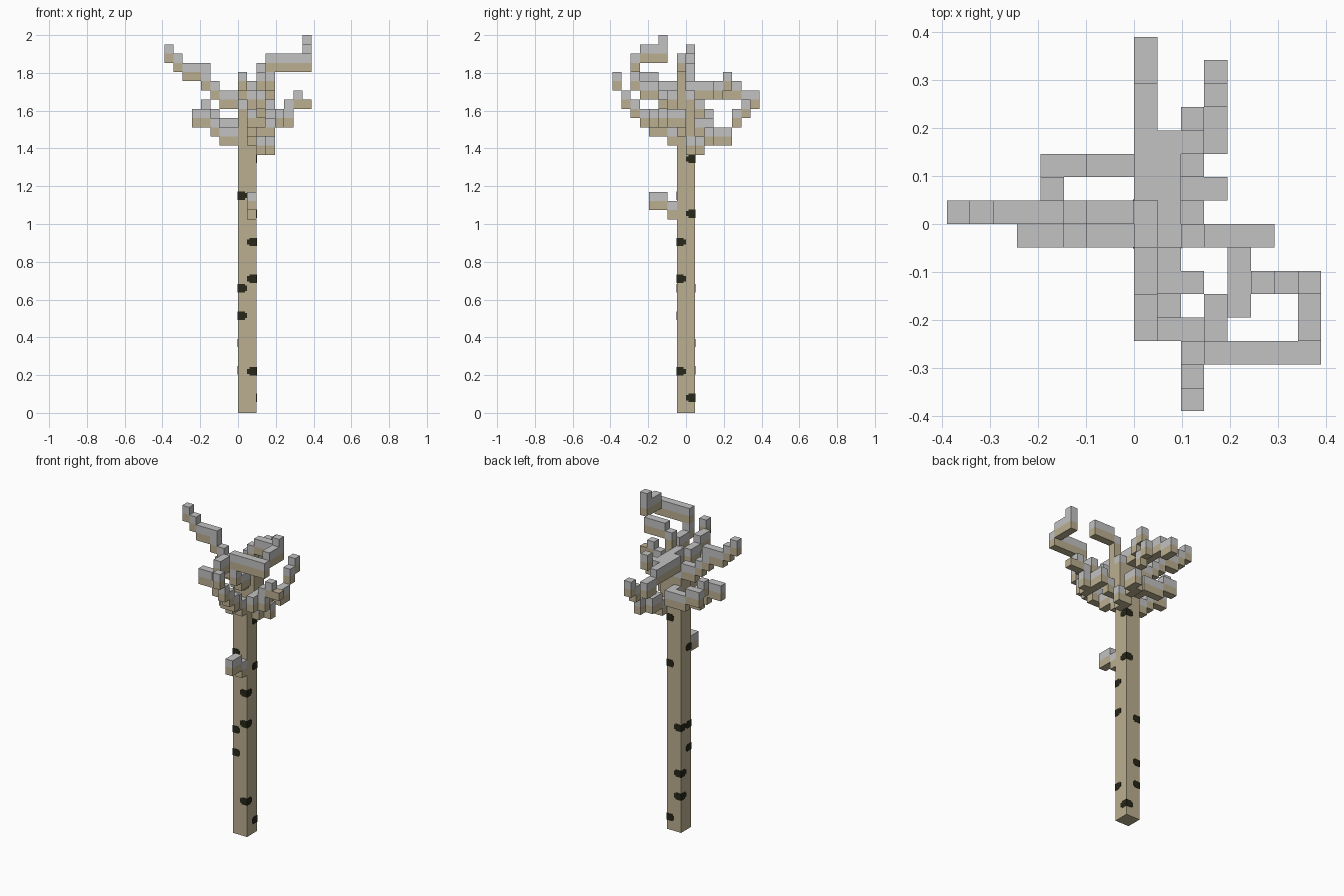
import bpy
import bmesh
from mathutils import Vector

if "Cube" in bpy.data.objects:
    bpy.data.objects.remove(bpy.data.objects["Cube"], do_unlink=True)

BLOCK = 2 / 41  # edge length of one block
BARK, FROST, KNOT = range(3)
STEPS = {
    "L": Vector((1, 0, 0)), "R": Vector((-1, 0, 0)),
    "B": Vector((0, 1, 0)), "F": Vector((0, -1, 0)),
    "U": Vector((0, 0, 1)), "D": Vector((0, 0, -1)),
}


def material(name, colour):
    mat = bpy.data.materials.new(name)
    mat.use_nodes = True
    rgba = (*colour, 1)
    mat.diffuse_color = rgba
    mat.node_tree.nodes["Principled BSDF"].inputs["Base Color"].default_value = rgba
    return mat


MATERIALS = [
    material("tan bark", (0.5, 0.43, 0.28)),
    material("pale grey frost", (0.54, 0.54, 0.54)),
    material("dark knot", (0.02, 0.02, 0.01)),
]

blocks = {}  # grid cell -> (part name, colour)


def put(part, position, colour):
    cell = tuple(int(value) for value in position)
    blocks.setdefault(cell, (part, colour))


def column(part, x, y, low, high):
    """Upright bark column finished with one frosted block."""
    for z in range(low, high):
        put(part, (x, y, z), BARK)
    put(part, (x, y, high), FROST)


def limb(part, start, walk):
    """Lay a bark block with a frosted block on top after each step of the walk."""
    position = Vector(start)
    for step in ["", *walk.split()]:
        for letter in step:
            position += STEPS[letter]
        put(part, position, BARK)
        put(part, position + STEPS["U"], FROST)


# Trunk and the stepped core of the crown
for x in (0, 1):
    for y in (-1, 0):
        for z in range(29):
            put("trunk", (x, y, z), BARK)
        column("crown_core", x, y, 29, 33 + 2 * x)
column("crown_core", 2, -1, 30, 37)
column("crown_core", 2, 0, 30, 34)

# Limbs: starting cell and walk (Left, Right, Back, Front, Up, Down)
LIMBS = {
    "low_twig": ((1, -2, 21), "FU F"),
    "right_high_limb": ((-1, 0, 33), "R RU RU U R R RU RU"),
    "right_low_limb": ((-1, -1, 29), "R RU RU R"),
    "right_back_limb": ((0, 1, 30), "B R R RU R FU"),
    "back_high_limb": ((0, 1, 34), "B B B B BD B"),
    "back_fork_limb": ((1, 1, 34), "B B L BU"),
    "back_low_limb": ((2, 0, 28), "B L RBU B L B BUU BU"),
    "left_high_limb": ((3, -1, 37), "L L"),
    "left_low_limb": ((3, -1, 30), "LU F F F BL U LU"),
    "front_high_limb": ((0, -2, 34), "F FU F"),
    "front_low_limb": ((1, -2, 29), "FU F FU L FU FU FUU"),
    "front_left_limb": ((1, -2, 33), "F L LFU F FU UU L L L L BU B B"),
}
for part, (start, walk) in LIMBS.items():
    limb(part, start, walk)

# Single-block tips
put("front_left_limb", (7, -3, 40), FROST)
put("left_low_limb", (7, -3, 33), BARK)


def finish(name, bm):
    mesh = bpy.data.meshes.new(name)
    for mat in MATERIALS:
        mesh.materials.append(mat)
    bm.to_mesh(mesh)
    bm.free()
    bpy.context.collection.objects.link(bpy.data.objects.new(name, mesh))


def build_blocks(part):
    """Mesh the exposed faces of one part and merge the flat areas."""
    bm = bmesh.new()
    sides = list(STEPS.values())
    for cell, (owner, colour) in blocks.items():
        if owner != part:
            continue
        centre = Vector(cell) + Vector.Fill(3, 0.5)
        for normal in sides:
            if tuple(int(v) for v in Vector(cell) + normal) in blocks:
                continue
            across = normal.yzx / 2
            up = normal.cross(across)
            mid = centre + normal / 2
            corners = (mid - across - up, mid + across - up,
                       mid + across + up, mid - across + up)
            face = bm.faces.new([bm.verts.new(c * BLOCK) for c in corners])
            face.material_index = colour
    bmesh.ops.remove_doubles(bm, verts=bm.verts, dist=BLOCK / 100)
    bmesh.ops.dissolve_limit(bm, angle_limit=0.01, verts=bm.verts, edges=bm.edges,
                             delimit={"MATERIAL"})
    finish(part, bm)


for part in ["trunk", "crown_core", *LIMBS]:
    build_blocks(part)


def knot_plate(bm, corner, z, reach, height):
    """Thin plate wrapped around one trunk corner."""
    skin = 0.002
    x, y = corner
    inset = (reach - skin) / 2
    dx = inset if x == 0 else -inset
    dy = inset if y < 0 else -inset
    verts = bmesh.ops.create_cube(bm, size=1)["verts"]
    bmesh.ops.scale(bm, verts=verts, vec=(reach + skin, reach + skin, height))
    bmesh.ops.translate(bm, verts=verts, vec=(x * BLOCK + dx, y * BLOCK + dy, z))


# Dark knots: a wide low plate crossed by a narrower tall one
KNOTS = {
    (0, -1): (1.15, 0.66, 0.515),
    (2, -1): (0.905, 0.71, 0.22),
    (2, 1): (1.345, 1.055, 0.08),
    (0, 1): (0.66, 0.37, 0.225),
}
bm = bmesh.new()
for corner, heights in KNOTS.items():
    for z in heights:
        knot_plate(bm, corner, z, BLOCK, BLOCK * 0.55)
        knot_plate(bm, corner, z, BLOCK * 0.75, BLOCK * 0.9)
for face in bm.faces:
    face.material_index = KNOT
finish("trunk_knots", bm)
